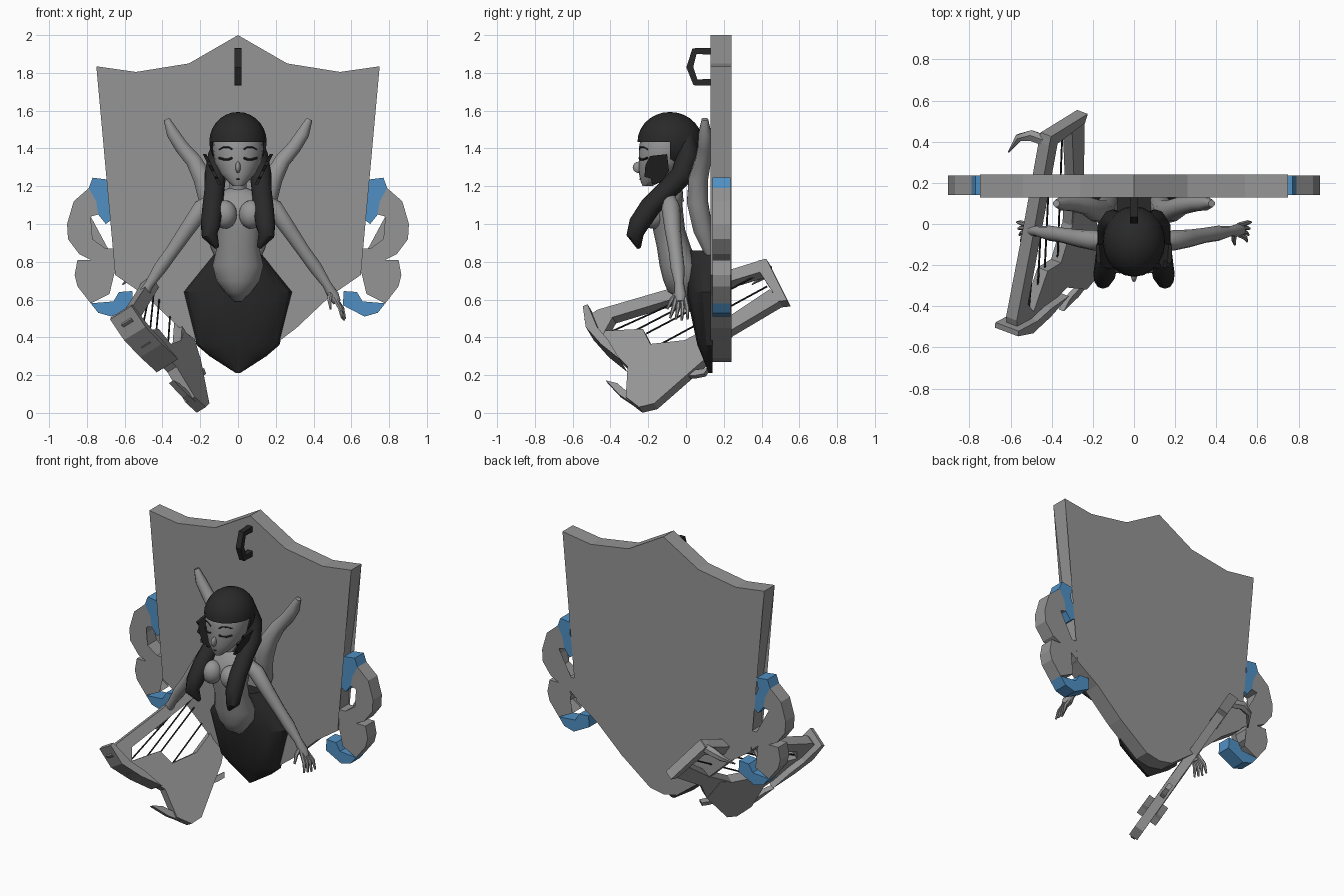
import bpy, bmesh, math
from mathutils import Vector

if "Cube" in bpy.data.objects:
    bpy.data.objects.remove(bpy.data.objects["Cube"])


def material(name, rgb):
    m = bpy.data.materials.new(name)
    m.diffuse_color = (*rgb, 1)
    m.use_nodes = True
    m.node_tree.nodes["Principled BSDF"].inputs["Base Color"].default_value = m.diffuse_color
    return m


GREY = material("stone grey", (0.30, 0.30, 0.30))
DARK = material("charcoal", (0.022, 0.022, 0.022))
BLUE = material("steel blue", (0.08, 0.28, 0.55))


def finish(name, bm, mat, smooth=0):
    bmesh.ops.recalc_face_normals(bm, faces=bm.faces[:])
    me = bpy.data.meshes.new(name)
    bm.to_mesh(me)
    bm.free()
    me.materials.append(mat)
    ob = bpy.data.objects.new(name, me)
    bpy.context.collection.objects.link(ob)
    if smooth:
        bpy.ops.object.select_all(action='DESELECT')
        ob.select_set(True)
        bpy.context.view_layer.objects.active = ob
        bpy.ops.object.shade_smooth_by_angle(angle=math.radians(smooth))
    return ob


def prism(name, outline, mat, place, a, b):
    """Extrude a 2D outline from depth a to b; place maps (u, v, depth) to a point."""
    bm = bmesh.new()
    lo = [bm.verts.new(place(u, v, a)) for u, v in outline]
    hi = [bm.verts.new(place(u, v, b)) for u, v in outline]
    n = len(outline)
    caps = [bm.faces.new(lo), bm.faces.new(hi[::-1])]
    for i in range(n):
        j = (i + 1) % n
        bm.faces.new((lo[i], hi[i], hi[j], lo[j]))
    bmesh.ops.triangulate(bm, faces=caps)
    return finish(name, bm, mat)


def skin(name, rings, mat, smooth=50):
    """Join rings of equal point count and cap both ends."""
    bm = bmesh.new()
    vs = [[bm.verts.new(p) for p in r] for r in rings]
    n = len(vs[0])
    for r, s in zip(vs, vs[1:]):
        for i in range(n):
            j = (i + 1) % n
            bm.faces.new((r[i], r[j], s[j], s[i]))
    bm.faces.new(vs[0])
    bm.faces.new(vs[-1][::-1])
    return finish(name, bm, mat, smooth)


def loft(name, rows, mat, sides=16):
    """Rows of (z, centre y, half width, half depth)."""
    ang = [math.tau * i / sides for i in range(sides)]
    return skin(name, [[(rx * math.cos(t), cy + ry * math.sin(t), z) for t in ang]
                       for z, cy, rx, ry in rows], mat)


def tube(name, pts, radii, mat, sides=8, ref=(0, 1, 0), smooth=50, flat=1.0):
    pts = [Vector(p) for p in pts]
    rings = []
    for i, p in enumerate(pts):
        t = (pts[min(i + 1, len(pts) - 1)] - pts[max(i - 1, 0)]).normalized()
        u = t.cross(Vector(ref)).normalized()
        v = t.cross(u)
        r = radii[i] if isinstance(radii, (list, tuple)) else radii
        rings.append([p + r * (math.cos(a) * u + flat * math.sin(a) * v)
                      for a in (math.tau * (k + .5) / sides for k in range(sides))])
    return skin(name, rings, mat, smooth)


def ball(name, c, r, mat, keep=None):
    bm = bmesh.new()
    bmesh.ops.create_uvsphere(bm, u_segments=20, v_segments=14, radius=1)
    for v in bm.verts:
        v.co = Vector([c[i] + r[i] * v.co[i] for i in range(3)])
    if keep:
        bmesh.ops.delete(bm, geom=[v for v in bm.verts if not keep(v.co)], context='VERTS')
    return finish(name, bm, mat, 60)


# Shield board
half = [(.26, 1.85), (.54, 1.805), (.75, 1.835), (.665, 1.2), (.65, .73),
        (.49, .62), (.31, .45), (.1, .29)]
outline = [(0, 2)] + half + [(0, .27)] + [(-x, z) for x, z in reversed(half)]
prism("shield", outline, GREY, lambda u, v, d: (u, d, v), .13, .24)

# Scroll ornaments on both edges
upper = [(.79, 1.19), (.87, 1.12), (.905, 1.0), (.90, .92), (.84, .84), (.78, .81), (.64, .78),
         (.64, .87), (.70, .87), (.77, .92), (.79, .99), (.78, 1.04), (.74, 1.05), (.75, 1.12)]
lower = [(.64, .8), (.78, .81), (.85, .81), (.865, .73), (.85, .67), (.78, .58), (.68, .63),
         (.75, .68), (.71, .70), (.69, .75), (.70, .78), (.64, .73)]
tip_up = [(.69, 1.235), (.77, 1.245), (.79, 1.19), (.755, 1.12), (.74, 1.05), (.70, 1.0),
          (.66, 1.03), (.665, 1.08), (.70, 1.16)]
tip_low = [(.78, .58), (.74, .53), (.67, .51), (.555, .57), (.56, .645), (.63, .64), (.66, .59)]
for s, side in ((1, "right"), (-1, "left")):
    for nm, o, m in (("upper_scroll", upper, GREY), ("lower_scroll", lower, GREY),
                     ("upper_scroll_tip", tip_up, BLUE), ("lower_scroll_tip", tip_low, BLUE)):
        prism(f"{nm}_{side}", o, m, lambda u, v, d: (s * u, d, v), .14, .235)

# Hanging hook
tube("hook", [(0, .14, 1.915), (0, .045, 1.915), (0, .02, 1.83), (0, .05, 1.75), (0, .14, 1.75)],
     .026, DARK, sides=4, ref=(1, 0, 0), smooth=0)

# Tail, flat against the board
rows = [(.86, .11, .0), (.8, .16, 0), (.64, .29, 0), (.36, .22, .06), (.3, .15, .085), (.21, .01, .12)]
skin("tail", [[(w * math.cos(math.pi * k / 8), .14 - (.14 - f) * math.sin(math.pi * k / 8), z)
               for k in range(9)] for z, w, f in rows], DARK, 25)

# Torso, neck and head
loft("torso", [(.59, .01, .02, .02), (.64, -.01, .07, .085), (.70, -.02, .115, .10),
               (.78, -.035, .135, .105), (.88, -.065, .112, .09), (.97, -.09, .122, .085),
               (1.06, -.10, .148, .085), (1.12, -.09, .175, .07), (1.16, -.075, .12, .06),
               (1.19, -.065, .05, .045)], GREY)
loft("neck", [(1.12, -.06, .055, .05), (1.2, -.075, .045, .045), (1.28, -.09, .05, .05)], GREY, 12)
loft("head", [(1.2, -.205, .025, .025), (1.225, -.185, .055, .055), (1.27, -.15, .095, .1),
              (1.33, -.12, .125, .13), (1.4, -.11, .135, .14), (1.48, -.1, .125, .135),
              (1.55, -.09, .06, .08)], GREY, 20)
ball("nose", (0, -.25, 1.3), (.014, .032, .03), GREY)
ball("hair_cap", (0, -.085, 1.435), (.152, .172, .158), DARK,
     lambda p: p.z > 1.425 or p.y > -.13)
tube("mouth", [(-.028, -.229, 1.24), (0, -.243, 1.237), (.028, -.229, 1.24)], .004, DARK, 6)


def arc(s, z, lift):
    """Points hugging the face for lashes and brows."""
    return [(s * x, -.116 - .134 * math.sqrt(1 - (x / .131) ** 2), z + lift * q)
            for x, q in ((.03, 0), (.05, 1), (.075, 1), (.1, 0))]


for s, side in ((1, "right"), (-1, "left")):
    ball(f"breast_{side}", (s * .07, -.175, 1.05), (.065, .065, .075), GREY)
    tube(f"lash_{side}", arc(s, 1.35, -.008), .006, DARK, 6, ref=(0, 0, 1))
    tube(f"brow_{side}", arc(s, 1.395, .012), .004, DARK, 6, ref=(0, 0, 1))
    # Jagged fin ear
    prism(f"ear_fin_{side}", [(-.1, 1.37), (-.19, 1.36), (-.175, 1.33), (-.215, 1.31), (-.19, 1.28),
                              (-.22, 1.25), (-.185, 1.24), (-.18, 1.21), (-.13, 1.22), (-.09, 1.28)],
          DARK, lambda u, v, d: (s * (.083 + .5 * (v - 1.2) + d), u, v), 0, .018)
    # Long hair strand over the shoulder
    tube(f"hair_strand_{side}",
         [(s * .07, .0, 1.46), (s * .1, .01, 1.36), (s * .12, -.02, 1.26), (s * .125, -.1, 1.18),
          (s * .135, -.19, 1.09), (s * .145, -.25, 1.0), (s * .15, -.27, .94), (s * .11, -.25, .875)],
         [.05, .062, .06, .055, .056, .054, .045, .012], DARK, 10)
    # Arm
    tube(f"arm_{side}",
         [(s * .13, -.085, 1.13), (s * .19, -.08, 1.085), (s * .27, -.07, .97), (s * .345, -.055, .86),
          (s * .41, -.045, .77), (s * .47, -.035, .68), (s * .505, -.03, .62), (s * .525, -.03, .585)],
         [.035, .05, .043, .037, .037, .025, .032, .022], GREY, 10)
    # Spread fingers and thumb
    for k in range(4):
        y = -.06 + .022 * k
        tube(f"finger_{k + 1}_{side}",
             [(s * .51, y * .7 - .01, .61), (s * (.54 + .004 * k), y * 1.1, .555),
              (s * (.55 + .006 * k), y * 1.4, .49 + .006 * abs(k - 2))],
             [.013, .012, .006], GREY, 6)
    tube(f"thumb_{side}", [(s * .49, -.04, .64), (s * .485, -.075, .6), (s * .49, -.1, .55)],
         [.015, .013, .006], GREY, 6)
    # Fin limb reaching up behind the shoulder
    tube(f"back_fin_{side}",
         [(s * .1, .13, .82), (s * .13, .09, .97), (s * .15, .06, 1.12), (s * .185, .065, 1.24),
          (s * .235, .09, 1.335), (s * .3, .1, 1.41), (s * .345, .1, 1.48), (s * .378, .1, 1.555)],
         [.02, .055, .06, .055, .045, .04, .036, .018], GREY, 8)

# Harp, built in a tilted plane
NORMAL = Vector((1, -.375, .622)).normalized()


def harp(y, z, d=0):
    return Vector((-.094 + .375 * y - .622 * z, y, z)) + NORMAL * d


soundbox = [(-.46, .36), (-.42, .42), (-.22, .43), (-.18, .35), (0, .37), (.1, .41), (.12, .28),
            (-.16, .035), (-.24, .016), (-.31, .07), (-.3, .23), (-.36, .29)]
harp_parts = {
    "harp_soundbox": (soundbox, .03),
    "harp_top_bar": ([(-.53, .48), (-.46, .53), (-.1, .635), (.43, .80), (.42, .735),
                      (-.1, .575), (-.38, .49), (-.43, .40)], .032),
    "harp_end_bar": ([(.39, .79), (.435, .80), (.545, .58), (.50, .575), (.4, .73)], .032),
    "harp_lower_bar": ([(.51, .58), (.24, .42), (.12, .28), (0, .37), (.24, .5), (.45, .64)], .028),
    "harp_knob": ([(-.525, .53), (-.5, .54), (-.45, .42), (-.39, .35), (-.33, .25),
                   (-.43, .33), (-.51, .42)], .07),
    "harp_spike_front": ([(-.42, .165), (-.36, .15), (-.29, .09), (-.29, .05), (-.35, .09)], .015),
    "harp_spike_rear": ([(0, .19), (.05, .22), (.12, .23), (.1, .2), (.05, .19)], .015),
}
for nm, (o, t) in harp_parts.items():
    prism(nm, o, GREY, harp, -t, t)
tube("harp_curl", [harp(.4, .76), (-.5, .43, .76), (-.56, .42, .73), (-.61, .35, .68)],
     [.03, .03, .02, .004], GREY, 6, ref=(0, 0, 1))

# Strings
for i, (a, b) in enumerate((((-.42, .42), (.0, .61)), ((-.3, .42), (.2, .68)),
                            ((-.21, .42), (.36, .72)), ((-.16, .35), (.43, .67)))):
    tube(f"harp_string_{i + 1}", [harp(*a), harp(*b)], .005, DARK, 5)
